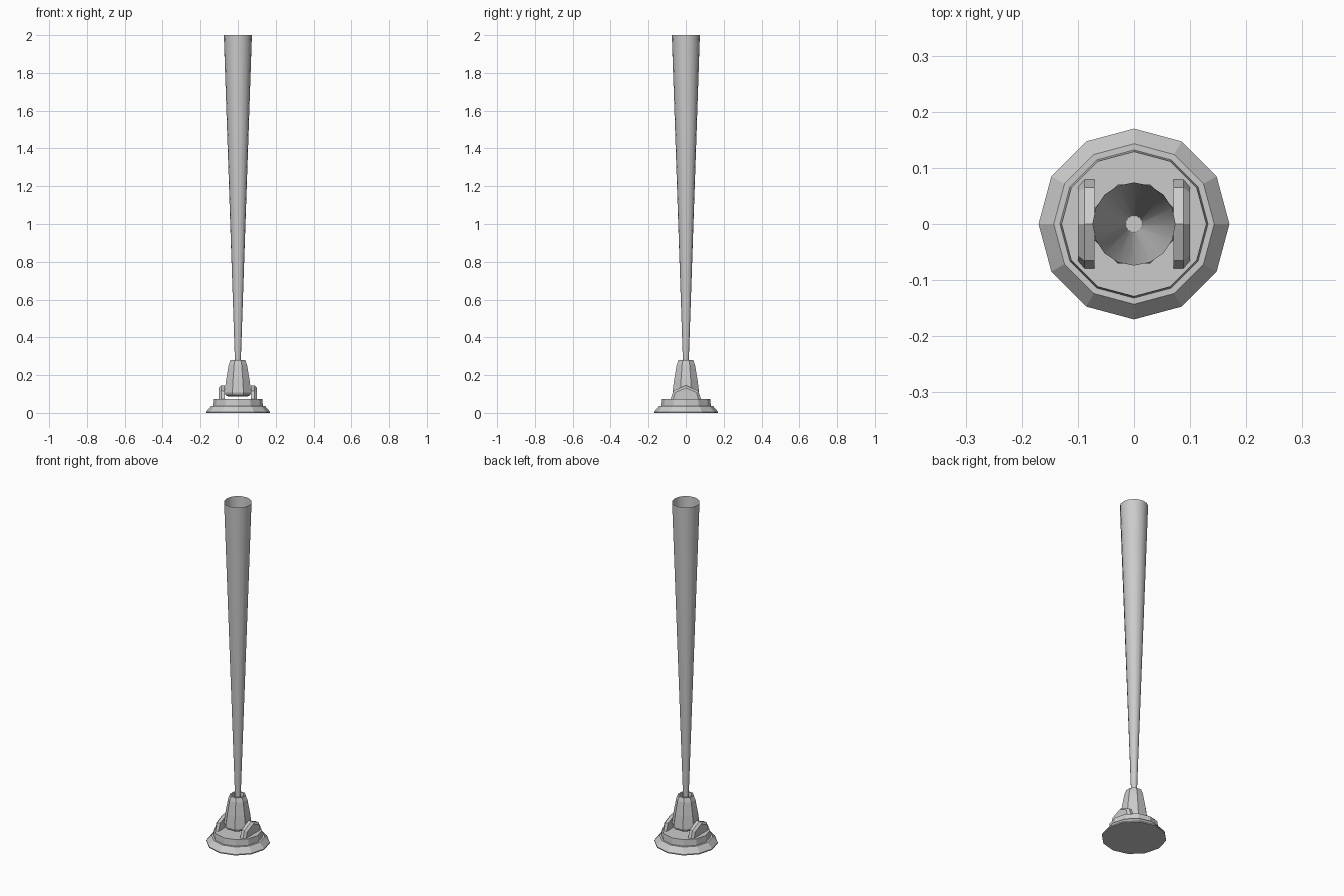
import bpy
import bmesh
from math import pi, cos, sin

cube = bpy.data.objects.get("Cube")
if cube:
    bpy.data.objects.remove(cube, do_unlink=True)

grey = bpy.data.materials.new("light grey")
grey.use_nodes = True
grey.diffuse_color = (0.6, 0.6, 0.6, 1)
grey.node_tree.nodes["Principled BSDF"].inputs["Base Color"].default_value = grey.diffuse_color


def finish(name, bm, smooth=False):
    mesh = bpy.data.meshes.new(name)
    bm.to_mesh(mesh)
    bm.free()
    mesh.materials.append(grey)
    for face in mesh.polygons:
        face.use_smooth = smooth
    obj = bpy.data.objects.new(name, mesh)
    bpy.context.collection.objects.link(obj)
    return obj


def loft(bm, rings, cap_start=True, cap_end=True):
    """Bridge rings of points with quads and optionally cap both ends."""
    loops = [[bm.verts.new(p) for p in ring] for ring in rings]
    n = len(loops[0])
    for a, b in zip(loops, loops[1:]):
        for i in range(n):
            j = (i + 1) % n
            bm.faces.new((a[i], a[j], b[j], b[i]))
    if cap_start:
        bm.faces.new(loops[0][::-1])
    if cap_end:
        bm.faces.new(loops[-1])


def lathe(name, profile, sides, turn=0.0, closed=True, smooth=False):
    """Turn (radius, height) points around the z axis."""
    angles = [turn + 2 * pi * i / sides for i in range(sides)]
    bm = bmesh.new()
    loft(bm, [[(r * cos(a), r * sin(a), z) for a in angles] for r, z in profile],
         closed, closed)
    return finish(name, bm, smooth)


# Twelve-sided stepped base with a flared foot
lathe("base", [(0.17, 0), (0.17, 0.006), (0.143, 0.037), (0.132, 0.037),
               (0.129, 0.074)], 12)

# Eight-sided lamp housing, floating between the brackets, with a recessed mouth
lathe("lamp_housing", [(0.055, 0.087), (0.07, 0.094), (0.076, 0.108), (0.066, 0.18),
                       (0.052, 0.255), (0.045, 0.272), (0.043, 0.28),
                       (0.035, 0.28), (0.032, 0.255)], 8, pi / 8)

# Long light beam, an open cone widening upwards
lathe("light_beam", [(0.0145, 0.245), (0.074, 2.0)], 16, closed=False, smooth=True)


# Peaked side brackets, bevelled towards the outside
def outline(x, foot, shoulder, shoulder_z, peak_z):
    return [(x, -foot, 0.072), (x, foot, 0.072), (x, shoulder, shoulder_z),
            (x, 0, peak_z), (x, -shoulder, shoulder_z)]


for side, sign in (("left", 1), ("right", -1)):
    bm = bmesh.new()
    loft(bm, [outline(sign * 0.070, 0.08, 0.065, 0.117, 0.146),
              outline(sign * 0.088, 0.08, 0.065, 0.117, 0.146),
              outline(sign * 0.100, 0.066, 0.056, 0.108, 0.133)])
    bmesh.ops.recalc_face_normals(bm, faces=bm.faces)
    finish(side + "_bracket", bm)
